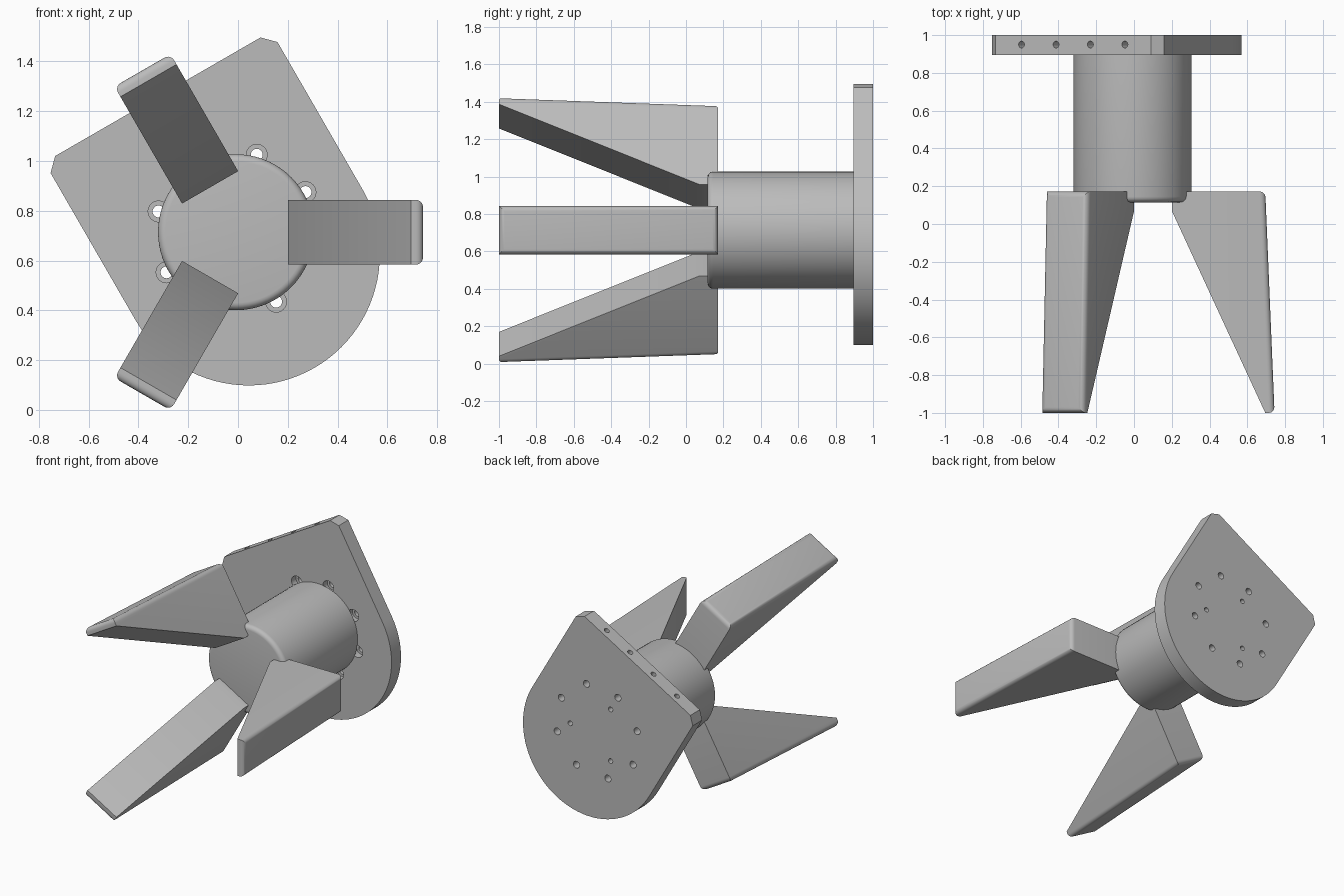
import bpy, bmesh, math
from mathutils import Matrix, Vector

cube = bpy.data.objects.get("Cube")
if cube:
    bpy.data.objects.remove(cube, do_unlink=True)

AXIS = Matrix.Translation((-0.008, 0, 0.714))   # centre line of the hub
TILT = 30                                       # roll of the mounting plate

grey = bpy.data.materials.new("light_grey")
grey.use_nodes = True
grey.diffuse_color = (0.5, 0.5, 0.5, 1)
grey.node_tree.nodes["Principled BSDF"].inputs["Base Color"].default_value = (0.5, 0.5, 0.5, 1)


def spin(deg):
    """Turn about the y axis, counter-clockwise as seen from the front."""
    return Matrix.Rotation(math.radians(-deg), 4, 'Y')


def finish(bm, name, matrix):
    bmesh.ops.transform(bm, matrix=matrix, verts=bm.verts)
    bmesh.ops.recalc_face_normals(bm, faces=bm.faces)
    mesh = bpy.data.meshes.new(name)
    bm.to_mesh(mesh)
    bm.free()
    mesh.materials.append(grey)
    ob = bpy.data.objects.new(name, mesh)
    bpy.context.collection.objects.link(ob)
    return ob


def smooth(ob):
    bpy.ops.object.select_all(action='DESELECT')
    ob.select_set(True)
    bpy.context.view_layer.objects.active = ob
    bpy.ops.object.shade_smooth_by_angle(angle=math.radians(32))


def prism(points, offset):
    """Extrude a closed outline by a vector."""
    bm = bmesh.new()
    face = bm.faces.new([bm.verts.new(p) for p in points])
    out = bmesh.ops.extrude_face_region(bm, geom=[face])
    verts = [g for g in out["geom"] if isinstance(g, bmesh.types.BMVert)]
    bmesh.ops.translate(bm, vec=offset, verts=verts)
    return bm


def add_rod(bm, centre, radius, length, turn, sides=24):
    bmesh.ops.create_cone(bm, cap_ends=True, segments=sides, radius1=radius,
                          radius2=radius, depth=length,
                          matrix=Matrix.Translation(centre) @ turn)


def cut(target, bm, matrix):
    """Subtract a set of rods from a part."""
    tool = finish(bm, "hole_cutter", matrix)
    tool.hide_render = True
    mod = target.modifiers.new("holes", 'BOOLEAN')
    mod.object, mod.operation, mod.solver = tool, 'DIFFERENCE', 'EXACT'
    bpy.context.view_layer.objects.active = target
    bpy.ops.object.modifier_apply(modifier=mod.name)
    bpy.data.objects.remove(tool, do_unlink=True)


ALONG_Y = Matrix.Rotation(math.pi / 2, 4, 'X')
UPRIGHT = Matrix.Identity(4)

# Mounting plate: half-round bottom, chamfered top corners
R, DROP, TOP, CH = 0.526, -0.103, 0.628, 0.05
FRONT, BACK = 0.895, 1.0
outline = [(R, FRONT, TOP - CH), (R - CH, FRONT, TOP),
           (CH - R, FRONT, TOP), (-R, FRONT, TOP - CH)]
for i in range(49):
    a = math.pi * (1 + i / 48)
    outline.append((R * math.cos(a), FRONT, DROP + R * math.sin(a)))
plate = finish(prism(outline, (0, BACK - FRONT, 0)), "mounting_plate", AXIS @ spin(TILT))


def ring_of_rods(count, start, ring, radius, y, length):
    bm = bmesh.new()
    for i in range(count):
        p = spin(start + i * 360 / count) @ Vector((ring, y, 0))
        add_rod(bm, p, radius, length, ALONG_Y)
    return bm


# Bolt circle with counterbores, and three smaller inner holes
cut(plate, ring_of_rods(8, 30, 0.322, 0.024, 0.95, 0.3), AXIS)
cut(plate, ring_of_rods(8, 30, 0.322, 0.042, FRONT, 0.1), AXIS)
cut(plate, ring_of_rods(3, 0, 0.21, 0.017, 0.98, 0.15), AXIS)

# Threaded holes along the top edge
edge_holes = bmesh.new()
for x in (-0.316, -0.105, 0.105, 0.316):
    add_rod(edge_holes, (x, 0.95, TOP), 0.018, 0.2, UPRIGHT)
cut(plate, edge_holes, AXIS @ spin(TILT))
smooth(plate)

# Hub cylinder with a rounded front rim
HUB_FRONT = 0.115
hub_bm = bmesh.new()
add_rod(hub_bm, (0, (HUB_FRONT + FRONT) / 2, 0), 0.313, FRONT - HUB_FRONT, ALONG_Y, 72)
rim = [e for e in hub_bm.edges if all(v.co.y < HUB_FRONT + 0.01 for v in e.verts)]
bmesh.ops.bevel(hub_bm, geom=rim, offset=0.03, segments=5, profile=0.5, affect='EDGES')
smooth(finish(hub_bm, "hub", AXIS))

# Three tapered fingers, rounded around the outer face
HALF = 0.13
side = [(0.208, 0.172), (0.208, 0.07), (0.703, -1.0), (0.752, -1.0), (0.703, 0.172)]
for i, name in enumerate(("side_finger", "upper_finger", "lower_finger")):
    bm = prism([(x, y, -HALF) for x, y in side], (0, 0, 2 * HALF))
    outer = [e for e in bm.edges
             if all(v.co.x > 0.7 and (v.co.y > 0 or v.co.x > 0.74) for v in e.verts)]
    bmesh.ops.bevel(bm, geom=outer, offset=0.03, segments=5, profile=0.5, affect='EDGES')
    smooth(finish(bm, name, AXIS @ spin(120 * i)))
